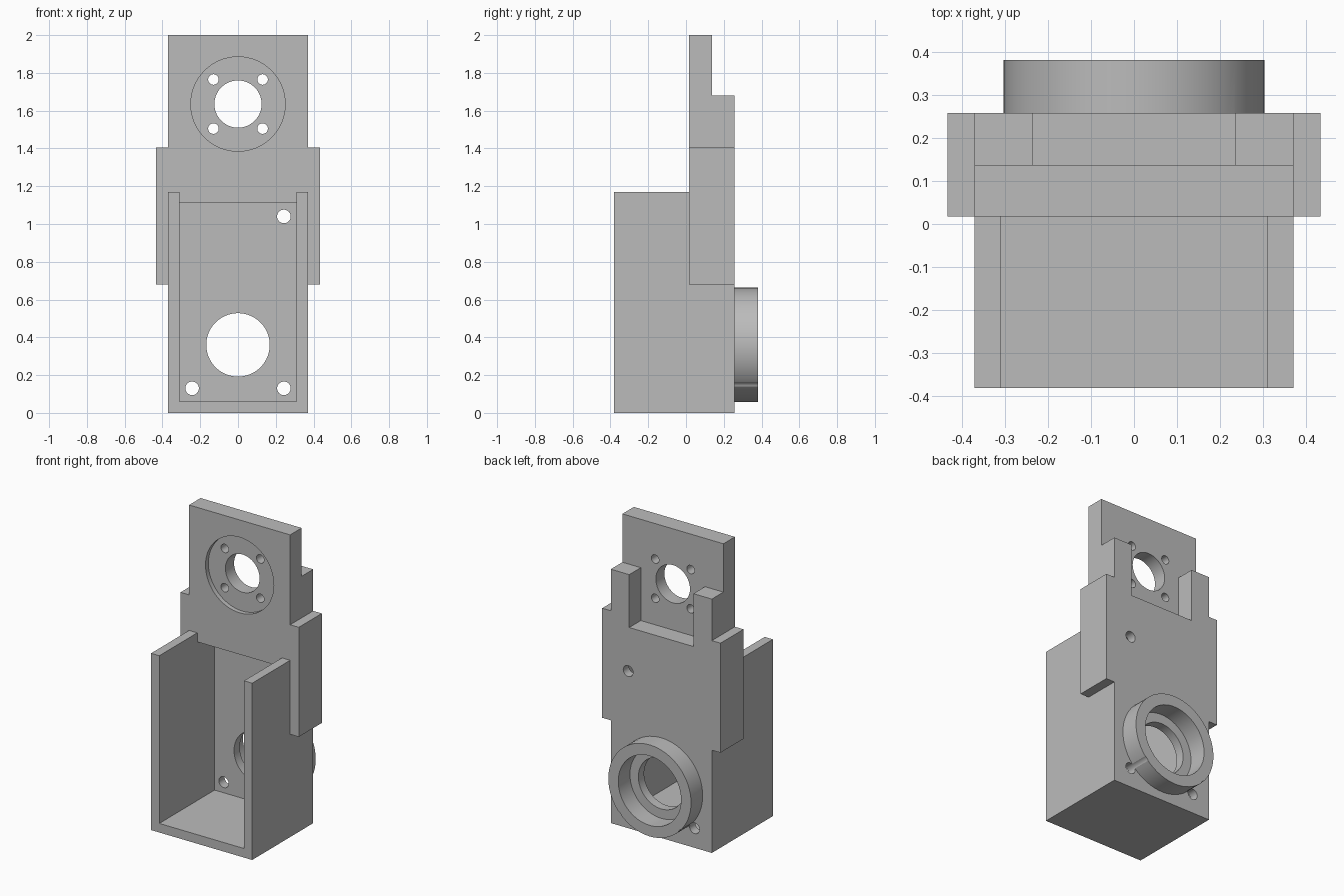
import bpy, bmesh
from math import cos, sin, pi

if "Cube" in bpy.data.objects:
    bpy.data.objects.remove(bpy.data.objects["Cube"])

grey = bpy.data.materials.new("plain_grey")
grey.use_nodes = True
COLOUR = (0.5, 0.5, 0.5, 1)
grey.diffuse_color = COLOUR
grey.node_tree.nodes["Principled BSDF"].inputs["Base Color"].default_value = COLOUR


def prism(name, outline, y0, y1):
    """Extrude an outline of (x, z) points from y0 back to y1."""
    bm = bmesh.new()
    face = bm.faces.new([bm.verts.new((x, y0, z)) for x, z in outline])
    out = bmesh.ops.extrude_face_region(bm, geom=[face])["geom"]
    verts = [v for v in out if isinstance(v, bmesh.types.BMVert)]
    bmesh.ops.translate(bm, verts=verts, vec=(0, y1 - y0, 0))
    bmesh.ops.recalc_face_normals(bm, faces=bm.faces)
    mesh = bpy.data.meshes.new(name)
    bm.to_mesh(mesh)
    bm.free()
    ob = bpy.data.objects.new(name, mesh)
    bpy.context.scene.collection.objects.link(ob)
    mesh.materials.append(grey)
    return ob


def disc(x, z, r, n=64):
    return [(x + r * cos(2 * pi * i / n), z + r * sin(2 * pi * i / n)) for i in range(n)]


def mirrored(right):
    """Complete a right-hand outline with its mirror image."""
    return right + [(-x, z) for x, z in reversed(right)]


def combine(target, tool, operation):
    """Apply a boolean and discard the tool."""
    mod = target.modifiers.new("bool", "BOOLEAN")
    mod.operation, mod.solver, mod.object = operation, "EXACT", tool
    bpy.context.view_layer.objects.active = target
    bpy.ops.object.modifier_apply(modifier=mod.name)
    bpy.data.objects.remove(tool)


HALF, WING, INNER, WALL = 0.37, 0.433, 0.31, 0.06
FACE, BACK, END = 0.017, 0.258, 0.38
RING_Z, EYE_Z = 0.36, 1.635

# Upright plate with side wings
bracket = prism("bracket_body", mirrored([
    (HALF, 0), (HALF, 0.68), (WING, 0.68), (WING, 1.405), (HALF, 1.405), (HALF, 2)]), FACE, BACK)

# Open-fronted tray and rear ring
tray = prism("tray", mirrored([
    (HALF, 0), (HALF, 1.17), (INNER, 1.17), (INNER, WALL)]), -END, 0.1)
combine(bracket, tray, "UNION")
combine(bracket, prism("rear_ring", disc(0, RING_Z, 0.303), 0.225, END), "UNION")

# Tray recess, and stepped notch behind the top plate
cuts = [
    (mirrored([(INNER, WALL), (INNER, 1.11)]), -0.5, BACK - WALL),
    (mirrored([(0.235, 1.33), (0.235, 1.68), (0.5, 1.68), (0.5, 2.1)]), 0.137, 0.5),
    # Ring bore and its through hole
    (disc(0, RING_Z, 0.23), BACK, 0.5),
    (disc(0, RING_Z, 0.168), 0.1, 0.5),
    # Round front recess and its through hole
    (disc(0, EYE_Z, 0.25), -0.1, FACE + 0.03),
    (disc(0, EYE_Z, 0.125), -0.1, 0.5),
]
# Small screw holes
for sx in (-1, 1):
    for sz in (-1, 1):
        cuts.append((disc(sx * 0.13, EYE_Z + sz * 0.13, 0.028, 32), -0.1, 0.5))
for x, z in ((-0.243, 0.13), (0.243, 0.13), (0.243, 1.04)):
    cuts.append((disc(x, z, 0.036, 32), 0.1, 0.5))

for outline, y0, y1 in cuts:
    combine(bracket, prism("cutter", outline, y0, y1), "DIFFERENCE")

bpy.ops.object.select_all(action="DESELECT")
bracket.select_set(True)
bpy.context.view_layer.objects.active = bracket
bpy.ops.object.shade_smooth_by_angle(angle=0.5)
